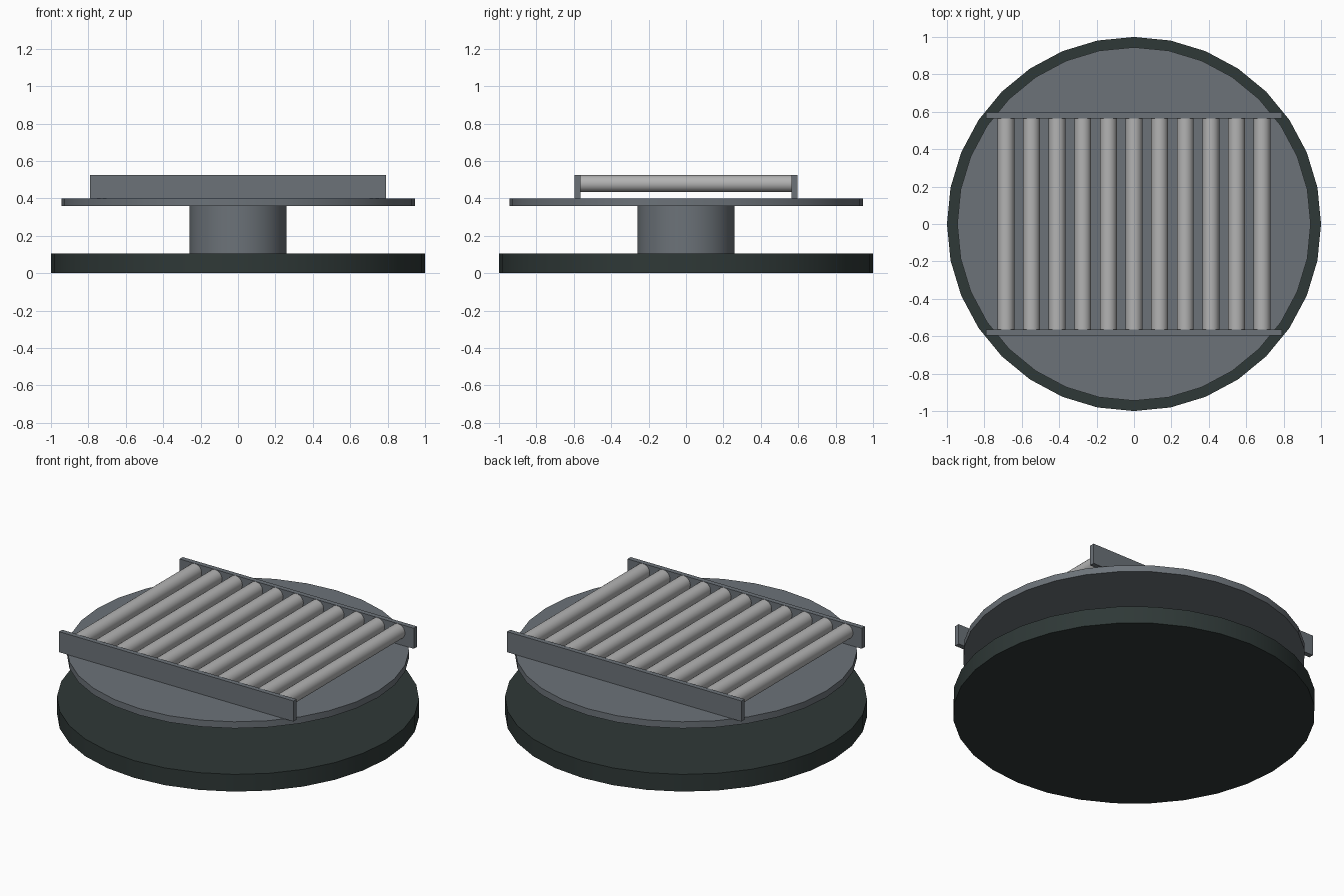
import bpy
import math

cube = bpy.data.objects.get("Cube")
if cube:
    bpy.data.objects.remove(cube, do_unlink=True)


def material(name, color):
    mat = bpy.data.materials.new(name)
    mat.use_nodes = True
    mat.diffuse_color = (*color, 1)
    mat.node_tree.nodes["Principled BSDF"].inputs["Base Color"].default_value = (*color, 1)
    return mat


dark = material("dark green grey", (0.028, 0.04, 0.038))
steel = material("steel grey", (0.15, 0.17, 0.19))
light = material("light grey", (0.45, 0.45, 0.45))


def finish(name, mat):
    obj = bpy.context.object
    obj.name = name
    obj.data.materials.append(mat)
    return obj


def disc(name, radius, bottom, top, mat):
    bpy.ops.mesh.primitive_cylinder_add(vertices=32, radius=radius, depth=top - bottom,
                                        location=(0, 0, (bottom + top) / 2))
    bpy.ops.object.shade_smooth_by_angle(angle=math.radians(30))
    return finish(name, mat)


# Floor base, pedestal and turning deck
disc("base", 1.0, 0, 0.105, dark)
disc("pedestal", 0.26, 0.105, 0.36, steel)
disc("deck", 0.945, 0.36, 0.40, steel)

# Side rails holding the rollers
for name, side in (("front_rail", -1), ("back_rail", 1)):
    bpy.ops.mesh.primitive_cube_add(size=1, location=(0, side * 0.58, 0.4625))
    rail = finish(name, steel)
    rail.scale = (1.58, 0.03, 0.125)

# Row of conveyor rollers
for i in range(11):
    bpy.ops.mesh.primitive_cylinder_add(vertices=24, radius=0.045, depth=1.13,
                                        location=((i - 5) * 0.137, 0, 0.479),
                                        rotation=(math.pi / 2, 0, 0))
    bpy.ops.object.shade_smooth_by_angle(angle=math.radians(30))
    finish(f"roller_{i + 1}", light)
